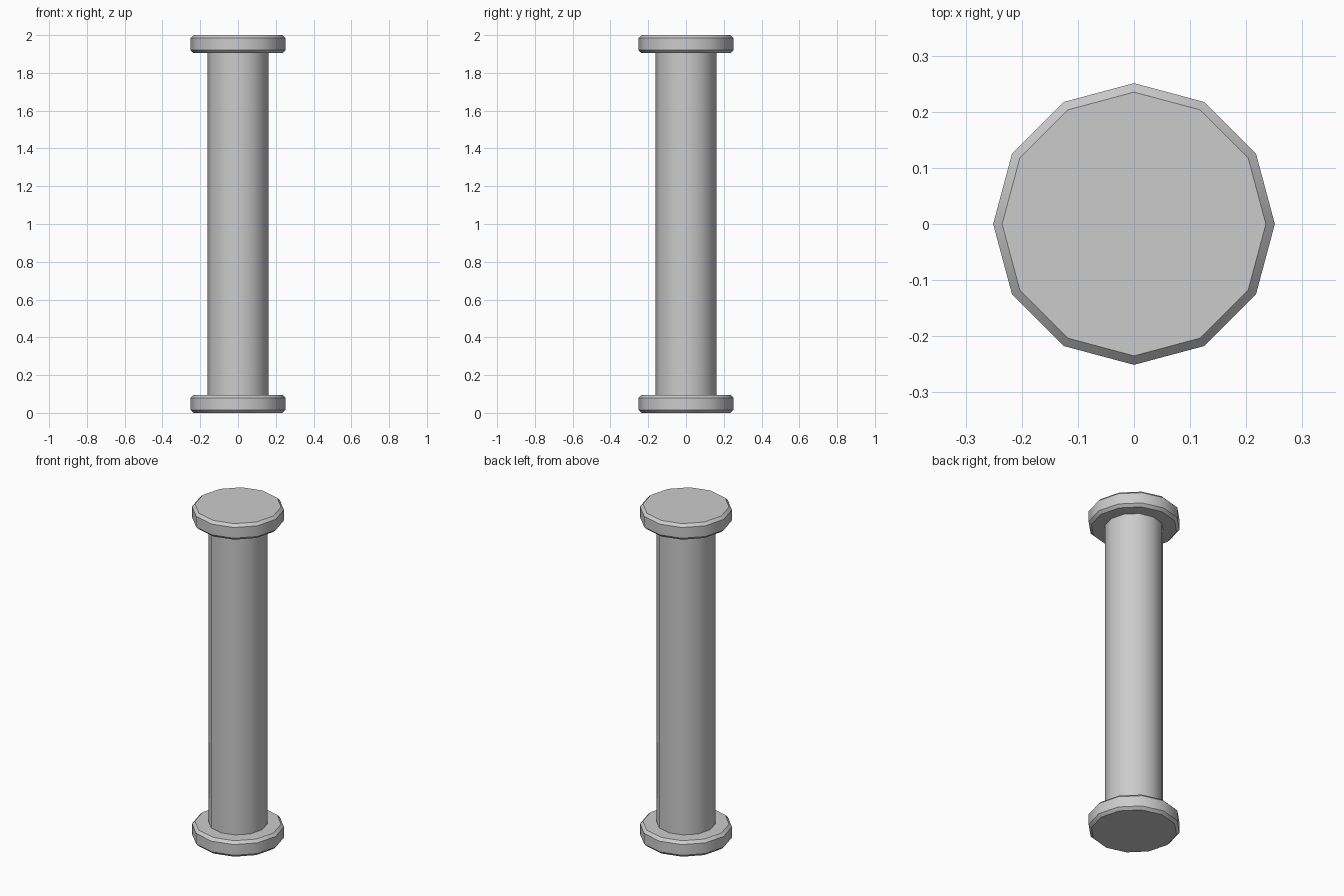
import bpy, bmesh, math

if "Cube" in bpy.data.objects:
    bpy.data.objects.remove(bpy.data.objects["Cube"])

SIDES = 12
FLANGE_R, FLANGE_H, CHAMFER = 0.251, 0.096, 0.016
SHAFT_R, HEIGHT = 0.161, 2.0


def lathe(name, profile):
    """Closed 12-sided solid from (radius, z) rings, capped at both ends."""
    bm = bmesh.new()
    rings = []
    for r, z in profile:
        rings.append([bm.verts.new((r * math.cos(2 * math.pi * i / SIDES),
                                    r * math.sin(2 * math.pi * i / SIDES), z))
                      for i in range(SIDES)])
    for a, b in zip(rings, rings[1:]):
        for i in range(SIDES):
            j = (i + 1) % SIDES
            bm.faces.new((a[i], a[j], b[j], b[i]))
    bm.faces.new(rings[0][::-1])
    bm.faces.new(rings[-1])
    mesh = bpy.data.meshes.new(name)
    bm.to_mesh(mesh)
    bm.free()
    obj = bpy.data.objects.new(name, mesh)
    bpy.context.collection.objects.link(obj)
    # Smooth around the sides, sharp at chamfers and caps
    bpy.ops.object.select_all(action='DESELECT')
    obj.select_set(True)
    bpy.context.view_layer.objects.active = obj
    bpy.ops.object.shade_smooth_by_angle(angle=math.radians(35))
    return obj


# Chamfered end discs
for name, z in (("bottom_flange", 0.0), ("top_flange", HEIGHT - FLANGE_H)):
    inner = FLANGE_R - CHAMFER
    lathe(name, [(inner, z), (FLANGE_R, z + CHAMFER),
                 (FLANGE_R, z + FLANGE_H - CHAMFER), (inner, z + FLANGE_H)])

# Central shaft, seated into both discs
lathe("shaft", [(SHAFT_R, FLANGE_H - 0.01), (SHAFT_R, HEIGHT - FLANGE_H + 0.01)])
